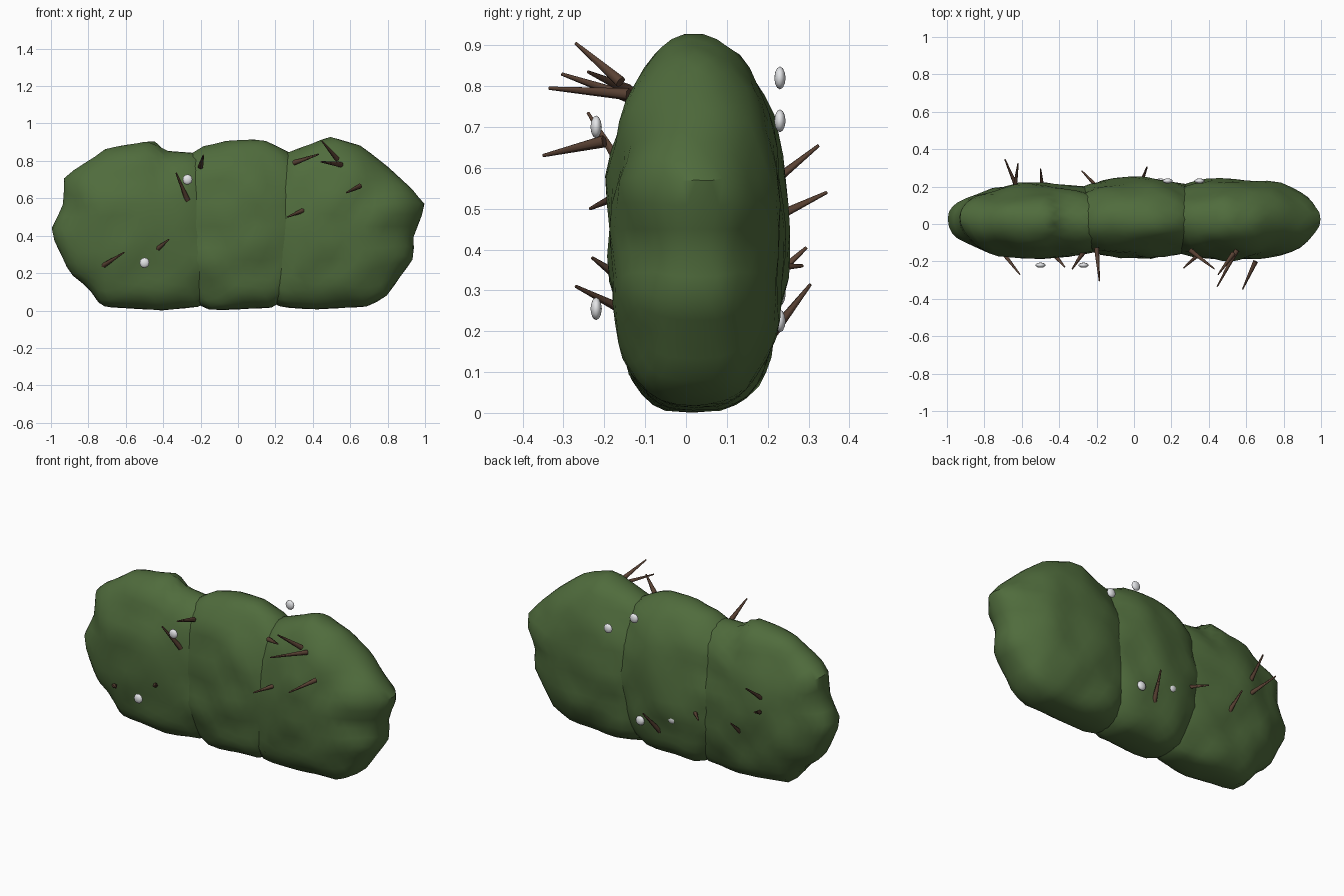
import bpy, bmesh, math
from mathutils import Vector, noise

if "Cube" in bpy.data.objects:
    bpy.data.objects.remove(bpy.data.objects["Cube"])


def material(name, rgb):
    m = bpy.data.materials.new(name)
    m.use_nodes = True
    m.diffuse_color = (*rgb, 1)
    bsdf = m.node_tree.nodes["Principled BSDF"]
    bsdf.inputs["Base Color"].default_value = (*rgb, 1)
    bsdf.inputs["Roughness"].default_value = 0.9
    return m


LEAF = material("leaf_green", (0.08, 0.15, 0.046))
BARK = material("bark_brown", (0.1, 0.053, 0.033))
PETAL = material("petal_white", (0.8, 0.81, 0.83))


def add_object(name, bm, mat, angle):
    mesh = bpy.data.meshes.new(name)
    bm.to_mesh(mesh)
    bm.free()
    mesh.materials.append(mat)
    ob = bpy.data.objects.new(name, mesh)
    bpy.context.collection.objects.link(ob)
    bpy.ops.object.select_all(action='DESELECT')
    bpy.context.view_layer.objects.active = ob
    ob.select_set(True)
    bpy.ops.object.shade_smooth_by_angle(angle=math.radians(angle))
    return ob


def reach(outline, cx, cz, dx, dz):
    """Distance from the centre to the outline along a direction."""
    best = 0
    for (ax, az), (bx, bz) in zip(outline, outline[1:] + outline[:1]):
        ex, ez = bx - ax, bz - az
        den = dx * ez - dz * ex
        if abs(den) < 1e-9:
            continue
        px, pz = ax - cx, az - cz
        t = (px * ez - pz * ex) / den
        u = (px * dz - pz * dx) / den
        if t > 0 and -1e-6 <= u <= 1 + 1e-6:
            best = max(best, t)
    return best


def leafy_clump(name, centre, front, back, outline):
    """Squashed ball fitted to a front outline: tapered ends, blunt foot."""
    cx, cz = centre
    bm = bmesh.new()
    bmesh.ops.create_icosphere(bm, subdivisions=4, radius=1)
    for v in bm.verts:
        d = v.co.normalized()
        s = max(math.hypot(d.x, d.z), 1e-6)
        r = reach(outline, cx, cz, d.x / s, d.z / s)
        x, z = cx + d.x * r, cz + d.z * r
        blunt = 0.92 - 0.3 * max(0, -d.z)
        depth = front if d.y < 0 else back
        y = 0.02 + math.copysign(abs(d.y) ** blunt, d.y) * depth
        lump = noise.noise(Vector((x * 6, y * 6, z * 6))) * 0.022
        v.co = (x, y + lump, z)
    add_object(name, bm, LEAF, 40)


# Three overlapping leaf masses
leafy_clump("right_hedge_clump", (-0.5, 0.44), 0.205, 0.195, [
    (-1.005, 0.42), (-0.9, 0.2), (-0.8, 0.12), (-0.73, 0.02), (-0.4, 0),
    (-0.2, 0.02), (-0.06, 0.15), (0, 0.45), (-0.08, 0.72), (-0.2, 0.84),
    (-0.4, 0.855), (-0.45, 0.91), (-0.57, 0.89), (-0.7, 0.87), (-0.8, 0.8),
    (-0.93, 0.72), (-0.935, 0.57)])
leafy_clump("middle_hedge_clump", (0.03, 0.45), 0.205, 0.23, [
    (-0.42, 0.45), (-0.36, 0.2), (-0.22, 0.03), (-0.14, 0), (0.2, 0.015),
    (0.33, 0.15), (0.46, 0.45), (0.38, 0.72), (0.27, 0.85), (0.13, 0.915),
    (-0.05, 0.91), (-0.22, 0.87), (-0.34, 0.74)])
leafy_clump("left_hedge_clump", (0.54, 0.45), 0.215, 0.225, [
    (0.06, 0.45), (0.1, 0.2), (0.2, 0.02), (0.4, 0.005), (0.69, 0.02),
    (0.79, 0.07), (0.94, 0.28), (0.94, 0.4), (1.005, 0.56), (0.93, 0.65),
    (0.8, 0.77), (0.66, 0.88), (0.49, 0.93), (0.36, 0.88), (0.25, 0.84),
    (0.12, 0.7)])

# Twigs poking out of the front and back: base, tip
TWIGS = [
    ((-0.72, -0.13, 0.24), (-0.61, -0.27, 0.31)),
    ((-0.43, -0.16, 0.33), (-0.37, -0.23, 0.38)),
    ((-0.27, -0.15, 0.59), (-0.33, -0.24, 0.735)),
    ((-0.2, -0.13, 0.77), (-0.185, -0.305, 0.83)),
    ((0.36, -0.15, 0.54), (0.265, -0.235, 0.5)),
    ((0.3, -0.14, 0.79), (0.43, -0.24, 0.835)),
    ((0.53, -0.16, 0.81), (0.45, -0.27, 0.905)),
    ((0.55, -0.14, 0.78), (0.445, -0.335, 0.795)),
    ((0.65, -0.2, 0.665), (0.58, -0.35, 0.63)),
    ((-0.62, 0.18, 0.46), (-0.69, 0.345, 0.54)),
    ((-0.64, 0.17, 0.53), (-0.62, 0.325, 0.655)),
    ((-0.49, 0.18, 0.3), (-0.5, 0.295, 0.405)),
    ((-0.18, 0.18, 0.355), (-0.28, 0.285, 0.36)),
    ((0.03, 0.2, 0.18), (0.07, 0.305, 0.315)),
]
for i, (base, tip) in enumerate(TWIGS, 1):
    a, b = Vector(base), Vector(tip)
    bm = bmesh.new()
    bmesh.ops.create_cone(bm, cap_ends=True, segments=6, radius1=0.015,
                          radius2=0.004, depth=(b - a).length)
    turn = (b - a).to_track_quat('Z', 'Y')
    for v in bm.verts:
        v.co = turn @ v.co + (a + b) / 2
    add_object(f"twig_{i}", bm, BARK, 70)

# Small white blossoms
BLOSSOMS = [(-0.27, -0.22, 0.7), (-0.5, -0.22, 0.255), (0.35, 0.23, 0.715),
            (0.18, 0.23, 0.82), (0.14, 0.23, 0.225), (-0.07, 0.23, 0.29)]
for i, spot in enumerate(BLOSSOMS, 1):
    bm = bmesh.new()
    bmesh.ops.create_icosphere(bm, subdivisions=2, radius=1)
    for v in bm.verts:
        v.co = Vector((v.co.x * 0.027, v.co.y * 0.014, v.co.z * 0.028)) + Vector(spot)
    add_object(f"blossom_{i}", bm, PETAL, 60)
